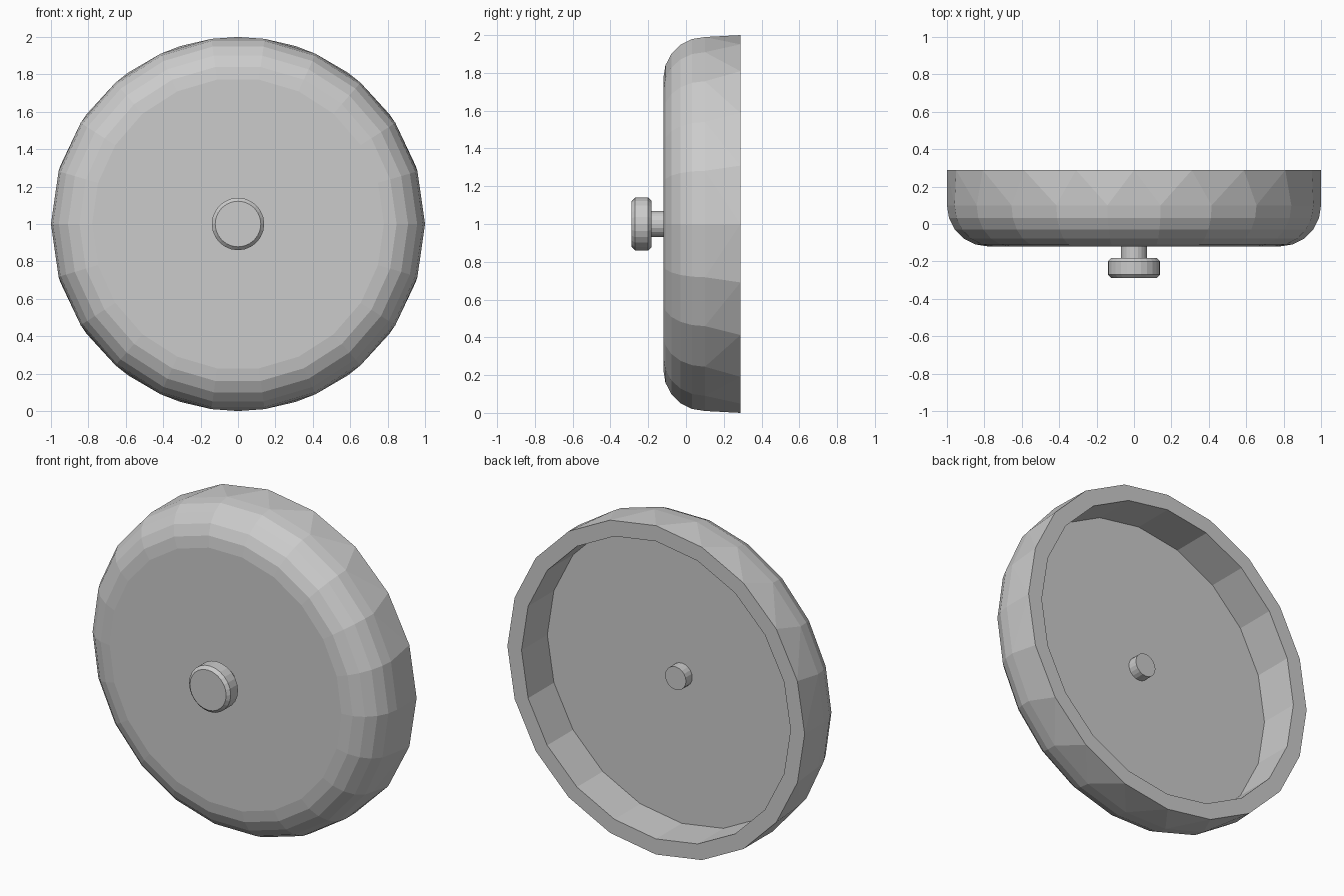
import bpy, bmesh
from math import sin, cos, pi, radians

if "Cube" in bpy.data.objects:
    bpy.data.objects.remove(bpy.data.objects["Cube"])

CENTRE_Z = 1.0


def ring(bm, r, y, n):
    return [bm.verts.new((r * cos(2 * pi * i / n), y, CENTRE_Z + r * sin(2 * pi * i / n)))
            for i in range(n)]


def join(bm, a, b):
    """Skin two rings; triangles fill in where the side counts differ."""
    na, nb = len(a), len(b)
    if na == nb:
        for i in range(na):
            j = (i + 1) % na
            bm.faces.new((a[i], a[j], b[j], b[i]))
        return
    i = j = 0
    while i < na or j < nb:
        if j >= nb or (i < na and (i + 0.5) / na <= (j + 0.5) / nb):
            bm.faces.new((a[i], a[(i + 1) % na], b[j % nb]))
            i += 1
        else:
            bm.faces.new((a[i % na], b[(j + 1) % nb], b[j]))
            j += 1


def lathe(name, profile):
    """Closed solid around the y axis from (radius, y, sides) rings."""
    bm = bmesh.new()
    rings = [ring(bm, *p) for p in profile]
    for a, b in zip(rings, rings[1:]):
        join(bm, a, b)
    bm.faces.new(rings[0])
    bm.faces.new(rings[-1])
    bmesh.ops.recalc_face_normals(bm, faces=bm.faces)
    mesh = bpy.data.meshes.new(name)
    bm.to_mesh(mesh)
    bm.free()
    obj = bpy.data.objects.new(name, mesh)
    bpy.context.collection.objects.link(obj)
    return obj


# Round cover: flat front, rounded shoulder, 20-sided rim and hollow back
shoulder = [(0.78 + 0.22 * sin(radians(18 * k)), 0.10 - 0.22 * cos(radians(18 * k)), 22)
            for k in range(6)]
lathe("cover", shoulder + [(1.0, 0.288, 20), (0.905, 0.288, 20), (0.905, 0.04, 20)])

# Shaft passing through the cover
lathe("knob_shaft", [(0.07, -0.20, 20), (0.07, 0.10, 20)])

# Knob with chamfered edges
lathe("knob", [(0.122, -0.288, 24), (0.14, -0.27, 24), (0.14, -0.2, 24), (0.122, -0.182, 24)])
